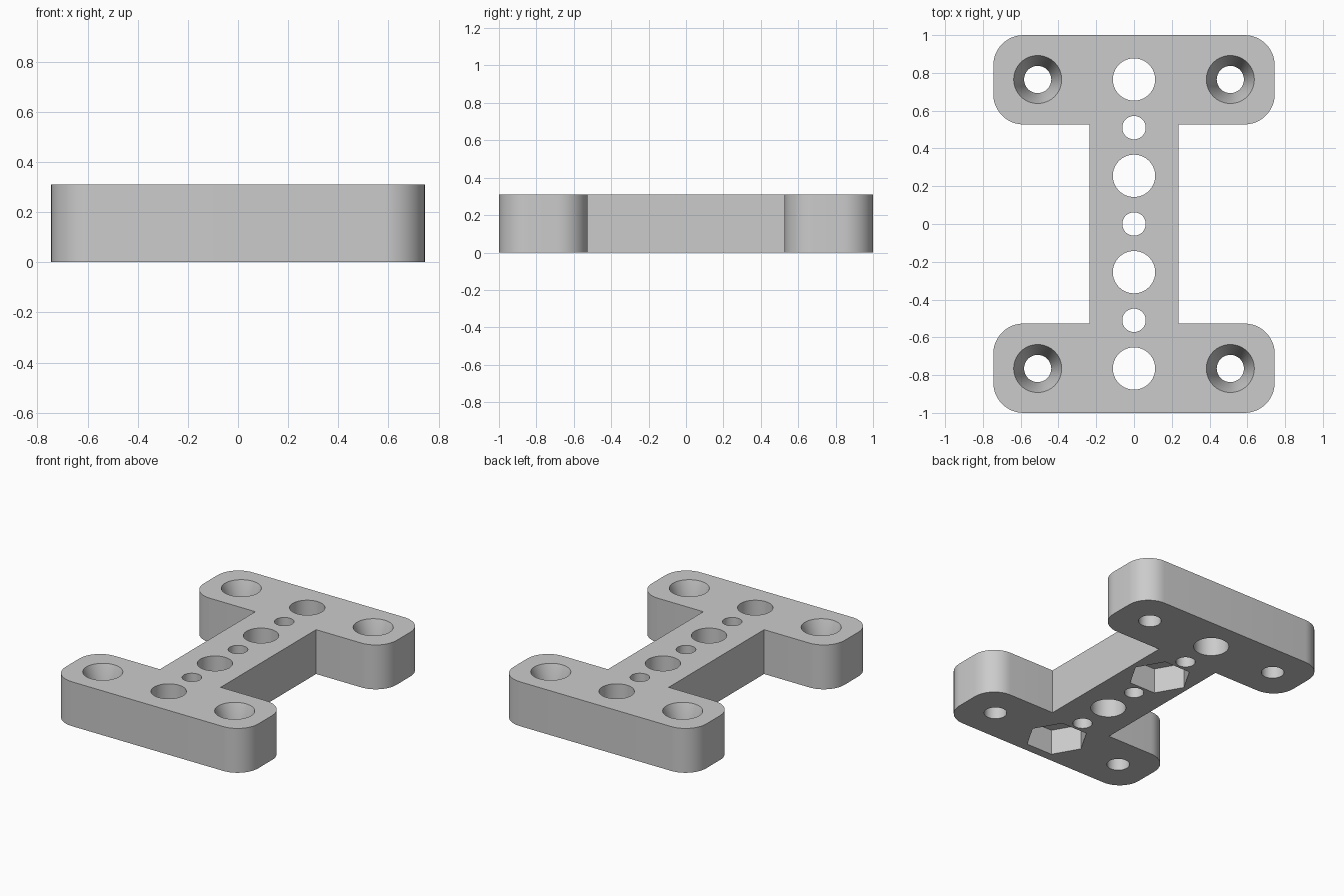
import bpy, bmesh, math
from math import cos, sin, pi

cube = bpy.data.objects.get("Cube")
if cube:
    bpy.data.objects.remove(cube)

HEIGHT = 0.31
PITCH = 0.255          # spacing along the row of holes
HALF_X, HALF_Y = 0.745, 1.0
WEB_X, FLANGE_Y = 0.235, 0.527
CORNER = 0.16

grey = bpy.data.materials.new("light grey")
grey.use_nodes = True
colour = (0.6, 0.6, 0.6, 1)
grey.diffuse_color = colour
grey.node_tree.nodes["Principled BSDF"].inputs["Base Color"].default_value = colour


def make_object(name, bm):
    bmesh.ops.recalc_face_normals(bm, faces=bm.faces)
    mesh = bpy.data.meshes.new(name)
    bm.to_mesh(mesh)
    bm.free()
    mesh.materials.append(grey)
    obj = bpy.data.objects.new(name, mesh)
    bpy.context.collection.objects.link(obj)
    return obj


def arc(cx, cy, start, steps=12):
    angles = [start + pi / 2 * i / steps for i in range(steps + 1)]
    return [(cx + CORNER * cos(a), cy + CORNER * sin(a)) for a in angles]


def add_cutter(bm, x, y, z0, z1, r0, r1, sides=64):
    """Closed cone frustum, radius r0 at z0 and r1 at z1."""
    low, high = [[bm.verts.new((x + r * cos(2 * pi * i / sides),
                                y + r * sin(2 * pi * i / sides), z))
                  for i in range(sides)] for r, z in ((r0, z0), (r1, z1))]
    bm.faces.new(low[::-1])
    bm.faces.new(high)
    for i in range(sides):
        j = (i + 1) % sides
        bm.faces.new((low[i], low[j], high[j], high[i]))


# I-shaped plate: half outline, turned half round for the other end
cx, top, low = HALF_X - CORNER, HALF_Y - CORNER, FLANGE_Y + CORNER
half = ([(WEB_X, FLANGE_Y)] + arc(cx, low, -pi / 2) + arc(cx, top, 0)
        + arc(-cx, top, pi / 2) + arc(-cx, low, pi) + [(-WEB_X, FLANGE_Y)])
outline = half + [(-x, -y) for x, y in half]
bm = bmesh.new()
base = bm.faces.new([bm.verts.new((x, y, 0)) for x, y in outline])
raised = bmesh.ops.extrude_face_region(bm, geom=[base], use_keep_orig=True)["geom"]
bmesh.ops.translate(bm, vec=(0, 0, HEIGHT),
                    verts=[g for g in raised if isinstance(g, bmesh.types.BMVert)])
plate = make_object("mounting_plate", bm)

# Through holes: alternating large and small along the web, four screw holes
holes = bmesh.new()
for i in range(-3, 4):
    r = 0.112 if i % 2 else 0.062
    add_cutter(holes, 0, i * PITCH, -0.1, HEIGHT + 0.1, r, r)
for sx in (-1, 1):
    for sy in (-1, 1):
        add_cutter(holes, sx * 2 * PITCH, sy * 3 * PITCH, -0.1, HEIGHT + 0.1, 0.072, 0.072)

# Tapered screw seats on top and hexagonal nut pockets underneath
seats = bmesh.new()
SEAT, RISE = 0.16, 0.02
slope = (0.127 - 0.072) / SEAT
for sx in (-1, 1):
    for sy in (-1, 1):
        add_cutter(seats, sx * 2 * PITCH, sy * 3 * PITCH, HEIGHT - SEAT, HEIGHT + RISE,
                   0.072, 0.127 + RISE * slope)
for i in (-3, 1):
    add_cutter(seats, 0, i * PITCH, -0.1, 0.176, 0.2, 0.2, sides=6)

cutters = [make_object("hole_cutter", holes), make_object("seat_cutter", seats)]
for cutter in cutters:
    cutter.hide_render = True
    mod = plate.modifiers.new(cutter.name, 'BOOLEAN')
    mod.operation, mod.solver, mod.object = 'DIFFERENCE', 'EXACT', cutter

# Apply the cuts, drop the cutters and smooth the round walls
bpy.ops.object.select_all(action='DESELECT')
plate.select_set(True)
bpy.context.view_layer.objects.active = plate
for mod in list(plate.modifiers):
    bpy.ops.object.modifier_apply(modifier=mod.name)
for cutter in cutters:
    bpy.data.objects.remove(cutter)
bpy.ops.object.shade_smooth_by_angle(angle=math.radians(30))
